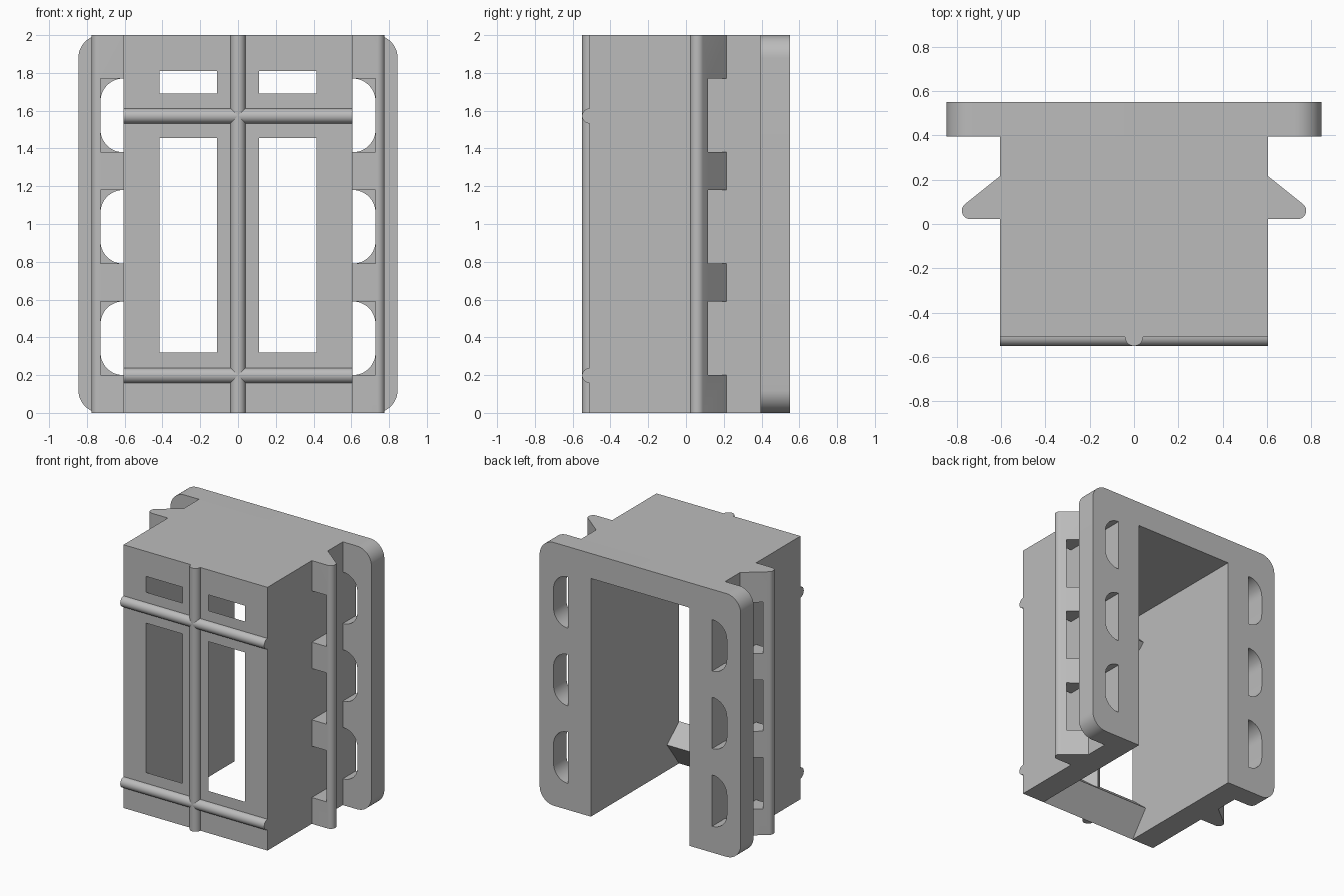
import bpy, bmesh
from math import sin, cos, radians

if "Cube" in bpy.data.objects:
    bpy.data.objects.remove(bpy.data.objects["Cube"])

GREY = (0.5, 0.5, 0.5, 1)
mat = bpy.data.materials.new("plain grey")
mat.use_nodes = True
mat.diffuse_color = GREY
mat.node_tree.nodes["Principled BSDF"].inputs["Base Color"].default_value = GREY

# Main sizes
W, IN, TOP, CEIL = 0.605, 0.415, 2.0, 1.81
FRONT, FLANGE, BACK = -0.51, 0.395, 0.55
SLOTS = [(0.2, 0.59), (0.79, 1.18), (1.38, 1.77)]


def arc(cx, cy, r, a0, a1, n=12):
    angles = [radians(a0 + (a1 - a0) * i / n) for i in range(n + 1)]
    return [(cx + r * cos(a), cy + r * sin(a)) for a in angles]


def prism(name, profile, axis, a, b):
    """Extrude a closed profile along an axis from a to b."""
    place = {"x": lambda p, t: (t, p[0], p[1]),
             "y": lambda p, t: (p[0], t, p[1]),
             "z": lambda p, t: (p[0], p[1], t)}[axis]
    bm = bmesh.new()
    lo = [bm.verts.new(place(p, a)) for p in profile]
    hi = [bm.verts.new(place(p, b)) for p in profile]
    bm.faces.new(lo)
    bm.faces.new(hi[::-1])
    n = len(lo)
    for i in range(n):
        j = (i + 1) % n
        bm.faces.new((lo[i], hi[i], hi[j], lo[j]))
    bmesh.ops.recalc_face_normals(bm, faces=bm.faces)
    mesh = bpy.data.meshes.new(name)
    bm.to_mesh(mesh)
    bm.free()
    mesh.materials.append(mat)
    ob = bpy.data.objects.new(name, mesh)
    bpy.context.collection.objects.link(ob)
    return ob


def select(ob):
    bpy.ops.object.select_all(action="DESELECT")
    ob.select_set(True)
    bpy.context.view_layer.objects.active = ob


def cut(ob, cutter):
    mod = ob.modifiers.new("cut", "BOOLEAN")
    mod.operation = "DIFFERENCE"
    mod.solver = "EXACT"
    mod.object = cutter
    select(ob)
    bpy.ops.object.modifier_apply(modifier=mod.name)
    bpy.data.objects.remove(cutter)


def mirrored(points, s):
    return [(s * x, y) for x, y in points]


parts = []

# Body: arch-shaped tunnel, open at the bottom and back
opening = [(IN, 0), (IN, CEIL), (-IN, CEIL), (-IN, 0)]
parts.append(prism("body", [(-W, 0), (-W, TOP), (W, TOP), (W, 0)] + opening,
                   "y", FRONT, FLANGE))

# Back flange with rounded corners and the same opening
FX, R = 0.845, 0.12
right = arc(FX - R, R, R, -90, 0) + arc(FX - R, TOP - R, R, 0, 90)
outline = right + mirrored(right, -1)[::-1]
flange = prism("back_flange", outline + opening[::-1], "y", FLANGE, BACK)
parts.append(flange)

# Side fins with round tips
fins = {}
for s, side in ((1, "left"), (-1, "right")):
    profile = [(W, 0.022), (W, 0.215)] + arc(0.738, 0.06, 0.038, 51, -90)
    fins[s] = prism(side + "_fin", mirrored(profile, s), "z", 0, TOP)
    parts.append(fins[s])

# Rounded slots through the flange, square notches through the fins
SX, SR = 0.728, 0.12
for s in (1, -1):
    for z0, z1 in SLOTS:
        slot = ([(W, z0)] + arc(SX - SR, z0 + SR, SR, -90, 0)
                + arc(SX - SR, z1 - SR, SR, 0, 90) + [(W, z1)])
        cut(flange, prism("slot_cutter", mirrored(slot, s), "y",
                          FLANGE - 0.1, BACK + 0.1))
        notch = [(W - 0.05, z0), (SX, z0), (SX, z1), (W - 0.05, z1)]
        cut(fins[s], prism("notch_cutter", mirrored(notch, s), "y", -0.1, 0.3))

# Window bars with triangular sections pointing inwards
parts.append(prism("window_sill", [(FRONT, 0), (FRONT, 0.32), (-0.365, 0.195)],
                   "x", -IN, IN))
parts.append(prism("window_crossbar", [(FRONT, 1.455), (FRONT, 1.69), (-0.39, 1.572)],
                   "x", -IN, IN))
parts.append(prism("window_mullion", [(-0.11, FRONT), (0.11, FRONT), (0, -0.4)],
                   "z", 0.2, CEIL))

# Half-round ribs on the front
RIB = 0.04
parts.append(prism("vertical_rib", arc(0, FRONT, RIB, 180, 360, 20), "z", 0, TOP))
for name, z in (("lower_rib", 0.198), ("upper_rib", 1.572)):
    parts.append(prism(name, arc(FRONT, z, RIB, 90, 270, 20), "x", -W, W))

for ob in parts:
    select(ob)
    bpy.ops.object.shade_smooth_by_angle(angle=radians(30))
